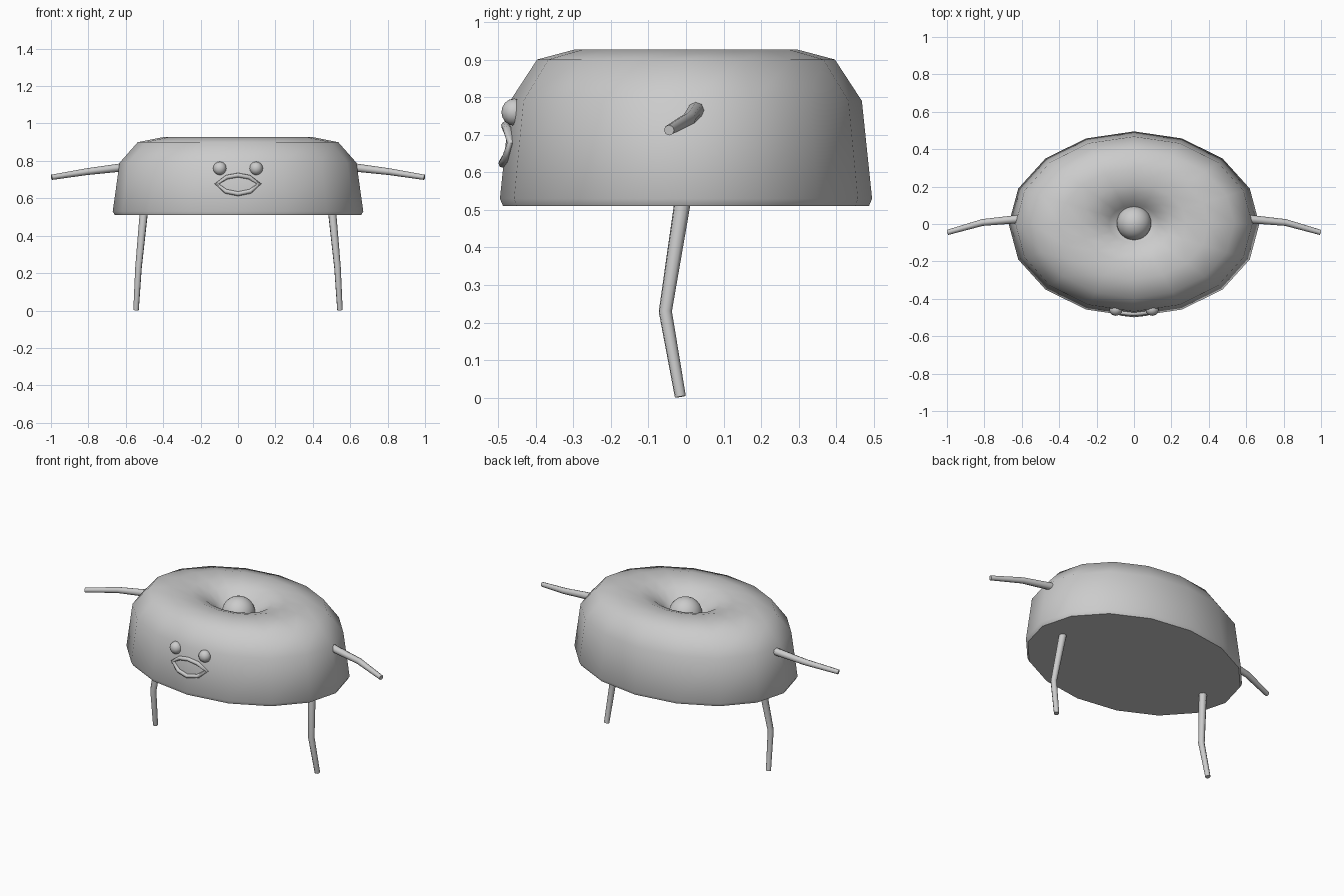
import bpy, bmesh, math

cube = bpy.data.objects.get("Cube")
if cube:
    bpy.data.objects.remove(cube)

# Single plain grey for every part
grey = bpy.data.materials.new("plain grey")
grey.use_nodes = True
COLOUR = (0.6, 0.6, 0.6, 1)
grey.diffuse_color = COLOUR
grey.node_tree.nodes["Principled BSDF"].inputs["Base Color"].default_value = COLOUR


def finish(obj, angle=50):
    """Give the material and smooth shading with sharp edges kept."""
    obj.data.materials.clear()
    obj.data.materials.append(grey)
    bpy.ops.object.select_all(action='DESELECT')
    obj.select_set(True)
    bpy.context.view_layer.objects.active = obj
    bpy.ops.object.shade_smooth_by_angle(angle=math.radians(angle))


def tube(name, points, radii, closed=False):
    """Eight-sided tapered tube along a path."""
    curve = bpy.data.curves.new(name, 'CURVE')
    curve.dimensions = '3D'
    curve.bevel_depth = 1
    curve.bevel_resolution = 2
    curve.use_fill_caps = True
    spline = curve.splines.new('POLY')
    spline.points.add(len(points) - 1)
    for p, co, r in zip(spline.points, points, radii):
        p.co = (*co, 1)
        p.radius = r
    spline.use_cyclic_u = closed
    obj = bpy.data.objects.new(name, curve)
    bpy.context.collection.objects.link(obj)
    bpy.ops.object.select_all(action='DESELECT')
    obj.select_set(True)
    bpy.context.view_layer.objects.active = obj
    bpy.ops.object.convert(target='MESH')
    finish(bpy.context.object)


def ball(name, centre, scale, segments, rings):
    bpy.ops.mesh.primitive_uv_sphere_add(segments=segments, ring_count=rings,
                                         radius=1, location=centre)
    obj = bpy.context.object
    obj.name = name
    obj.scale = scale
    bpy.ops.object.transform_apply(location=False, rotation=False, scale=True)
    finish(obj, 60)


# Oval body: 16-sided rings (fraction of full width, height), dished on top
RX, RY, SIDES = 0.67, 0.495, 16
profile = [(0.983, 0.51), (1.0, 0.53), (0.945, 0.79), (0.80, 0.90), (0.595, 0.927),
           (0.42, 0.922), (0.30, 0.90), (0.20, 0.855), (0.10, 0.80)]
bm = bmesh.new()
rings = []
for f, z in profile:
    rings.append([bm.verts.new((RX * f * math.cos(math.tau * i / SIDES),
                                RY * f * math.sin(math.tau * i / SIDES), z))
                  for i in range(SIDES)])
for low, high in zip(rings, rings[1:]):
    for i in range(SIDES):
        j = (i + 1) % SIDES
        bm.faces.new((low[i], low[j], high[j], high[i]))
bm.faces.new(rings[0][::-1])
bm.faces.new(rings[-1])
mesh = bpy.data.meshes.new("body")
bm.to_mesh(mesh)
bm.free()
body = bpy.data.objects.new("body", mesh)
bpy.context.collection.objects.link(body)
finish(body)

# Ball resting in the dish
ball("centre_ball", (0, 0.005, 0.824), (0.092, 0.092, 0.092), 32, 16)

# Eyes, arms and legs on both sides
for side, s in (("left", 1), ("right", -1)):
    ball(side + "_eye", (s * 0.097, -0.457, 0.76), (0.036, 0.034, 0.036), 12, 8)
    tube(side + "_arm",
         [(s * 0.58, 0.03, 0.77), (s * 0.81, 0.008, 0.742), (s * 0.997, -0.045, 0.712)],
         [0.023, 0.018, 0.014])
    tube(side + "_leg",
         [(s * 0.50, -0.003, 0.56), (s * 0.532, -0.055, 0.23), (s * 0.545, -0.015, 0.003)],
         [0.023, 0.018, 0.015])

# Open lips: closed loop around the mouth
upper = [(-0.113, -0.464, 0.677), (-0.06, -0.475, 0.713), (0, -0.480, 0.724), (0.06, -0.475, 0.713)]
lower = [(0.113, -0.464, 0.677), (0.065, -0.479, 0.637), (0, -0.487, 0.624), (-0.065, -0.479, 0.637)]
tube("mouth", upper + lower, [0.012] * 8, closed=True)
